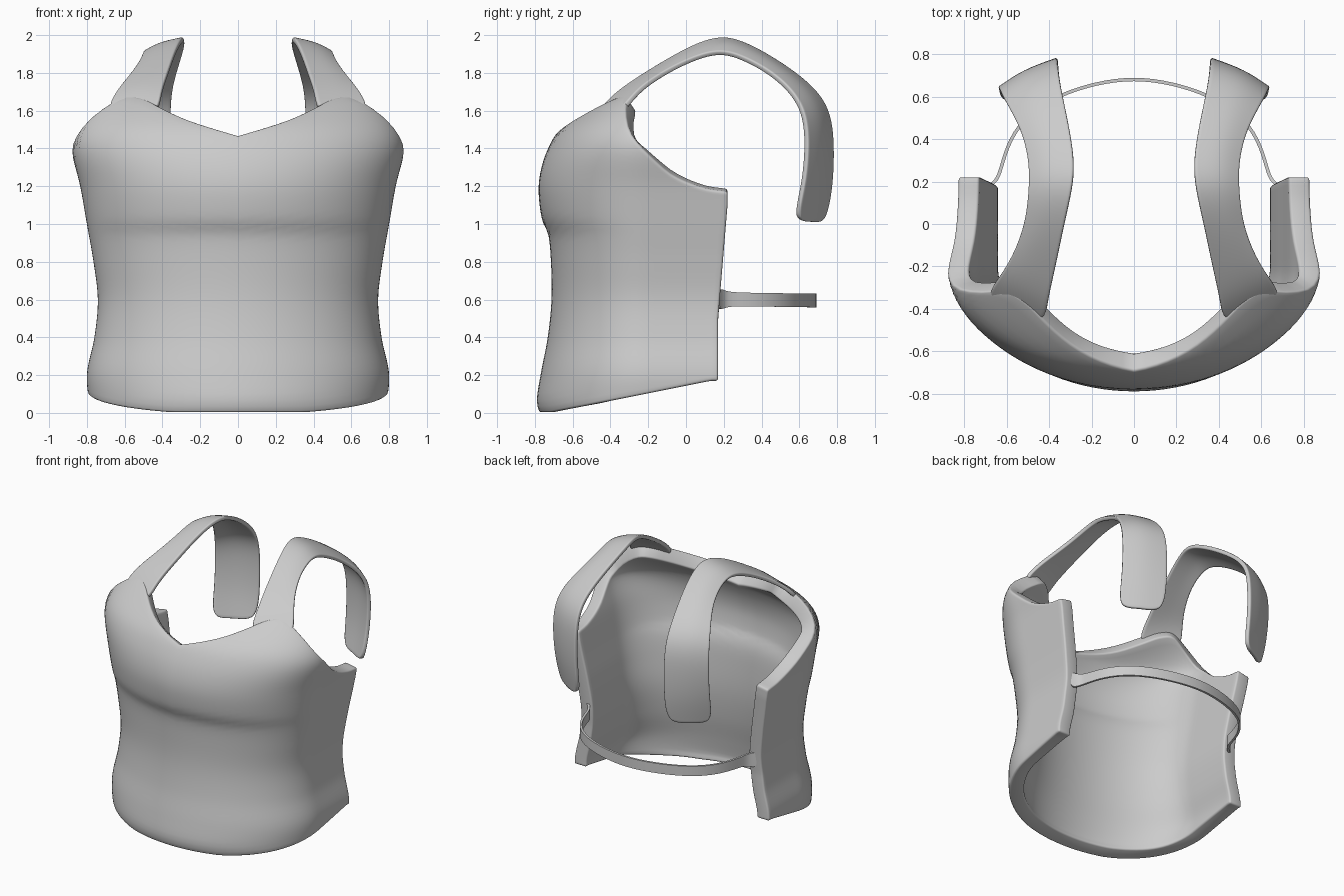
import bpy, math
from mathutils import Vector

cube = bpy.data.objects.get("Cube")
if cube:
    bpy.data.objects.remove(cube, do_unlink=True)

grey = bpy.data.materials.new("plain grey")
grey.use_nodes = True
grey.diffuse_color = (0.6, 0.6, 0.6, 1)
grey.node_tree.nodes["Principled BSDF"].inputs["Base Color"].default_value = (0.6, 0.6, 0.6, 1)


def smooth_curve(points, x):
    """Smooth interpolation through (x, value) points."""
    x = min(max(x, points[0][0]), points[-1][0])
    i = 0
    while i < len(points) - 2 and x > points[i + 1][0]:
        i += 1

    def slope(k):
        a, b = points[max(k - 1, 0)], points[min(k + 1, len(points) - 1)]
        return (b[1] - a[1]) / (b[0] - a[0])
    (x0, p), (x1, q) = points[i], points[i + 1]
    h = x1 - x0
    t = (x - x0) / h
    s = t * t * (3 - 2 * t)
    return p + (q - p) * s + h * t * (1 - t) * ((1 - t) * slope(i) - t * slope(i + 1))


def sheet(name, rows, modifiers):
    """Grid surface from rows of points, finished with modifiers."""
    n = len(rows[0])
    verts = [p for row in rows for p in row]
    faces = [(r * n + c, r * n + c + 1, (r + 1) * n + c + 1, (r + 1) * n + c)
             for r in range(len(rows) - 1) for c in range(n - 1)]
    mesh = bpy.data.meshes.new(name)
    mesh.from_pydata(verts, [], faces)
    mesh.materials.append(grey)
    ob = bpy.data.objects.new(name, mesh)
    bpy.context.collection.objects.link(ob)
    bpy.ops.object.select_all(action='DESELECT')
    ob.select_set(True)
    bpy.context.view_layer.objects.active = ob
    for kind, settings in modifiers:
        mod = ob.modifiers.new(kind.title(), kind)
        for key, value in settings.items():
            setattr(mod, key, value)
        bpy.ops.object.modifier_apply(modifier=mod.name)
    bpy.ops.object.shade_smooth_by_angle(angle=math.radians(50))
    return ob


# Body profiles by height: half width and front depth
WIDTH = [(0, .78), (.2, .8), (.4, .76), (.6, .742), (.8, .765), (1, .8), (1.2, .835),
         (1.4, .88), (1.5, .855), (1.6, .78), (1.7, .66)]
FRONT = [(0, .775), (.06, .79), (.2, .77), (.4, .732), (.6, .712), (.8, .715), (.95, .73),
         (1.01, .758), (1.1, .775), (1.2, .78), (1.3, .765), (1.4, .73), (1.5, .67),
         (1.6, .55), (1.7, .4)]
# Top edge by position around the body: neckline, strap root, armhole
TOP = [(0, 1.47), (18, 1.55), (35, 1.63), (48, 1.67), (62, 1.67), (70, 1.6), (80, 1.47),
       (90, 1.37), (102, 1.26), (118, 1.19), (130, 1.17)]
MIDDLE = -0.2


def body_point(pos, v):
    a = min(abs(pos), 90)
    back = max(abs(pos) - 90, 0) / 40
    ca, sa = math.cos(math.radians(a)), math.sin(math.radians(a))
    y_nominal = MIDDLE - .57 * ca + .38 * back
    bottom = min(max(.01 + (y_nominal + .66) * .2, 0), .17)
    z = bottom + (smooth_curve(TOP, abs(pos)) - bottom) * v
    back_end = .17 + .05 * min(max((z - .5) / .6, 0), 1)
    x = smooth_curve(WIDTH, z) * sa
    y = MIDDLE - (smooth_curve(FRONT, z) + MIDDLE) * ca + (back_end - MIDDLE) * back
    return (math.copysign(x, pos), y, z)


# Breast shell, open at the back
columns = [i * 130 / 36 for i in range(-36, 37)]
rows = [[body_point(c, r / 44) for c in columns] for r in range(45)]
sheet("bodice_shell", rows, [
    ("SOLIDIFY", dict(thickness=.1, offset=-1)),
    ("BEVEL", dict(width=.03, segments=3, limit_method='ANGLE', angle_limit=math.radians(50)))])

# Shoulder straps: inner and outer edges swept over the shoulder
INNER = [(.42, -.47, 1.58), (.41, -.37, 1.69), (.37, -.2, 1.8), (.33, 0, 1.92),
         (.29, .17, 1.99), (.28, .3, 1.96), (.31, .48, 1.86), (.35, .66, 1.73),
         (.36, .75, 1.61), (.36, .775, 1.45), (.36, .77, 1.2), (.36, .73, 1.0)]
OUTER = [(.7, -.34, 1.59), (.64, -.26, 1.7), (.57, -.15, 1.78), (.51, 0, 1.86),
         (.49, .17, 1.92), (.49, .3, 1.88), (.53, .45, 1.8), (.6, .57, 1.69),
         (.63, .63, 1.57), (.635, .64, 1.4), (.63, .62, 1.2), (.62, .57, 1.01)]
for side, label in ((1, "left"), (-1, "right")):
    rows = []
    for p, q in zip(INNER, OUTER):
        p, q = Vector(p), Vector(q)
        mid = (p + q) / 2 + Vector((.02, .015, .012))
        rows.append([(side * k.x, k.y, k.z) for k in ((p, mid, q) if side > 0 else (q, mid, p))])
    sheet(label + "_shoulder_strap", rows, [
        ("SUBSURF", dict(levels=3)),
        ("SOLIDIFY", dict(thickness=.028, offset=0)),
        ("BEVEL", dict(width=.008, segments=2, limit_method='ANGLE',
                       angle_limit=math.radians(50)))])

# Thin back strap joining the two sides, flared where it meets them
HALF = [(.7, .17, .06), (.65, .2, .045), (.63, .25, .036), (.59, .4, .036), (.49, .53, .036),
        (.35, .61, .036), (.18, .665, .036)]
path = HALF + [(0, .69, .036)] + [(-x, y, h) for x, y, h in reversed(HALF)]
rows = [[(x, y, .605 - .015 * y + k * h) for k in (-1, 0, 1)] for x, y, h in path]
sheet("back_strap", rows, [
    ("SUBSURF", dict(levels=2)),
    ("SOLIDIFY", dict(thickness=.016, offset=0))])
